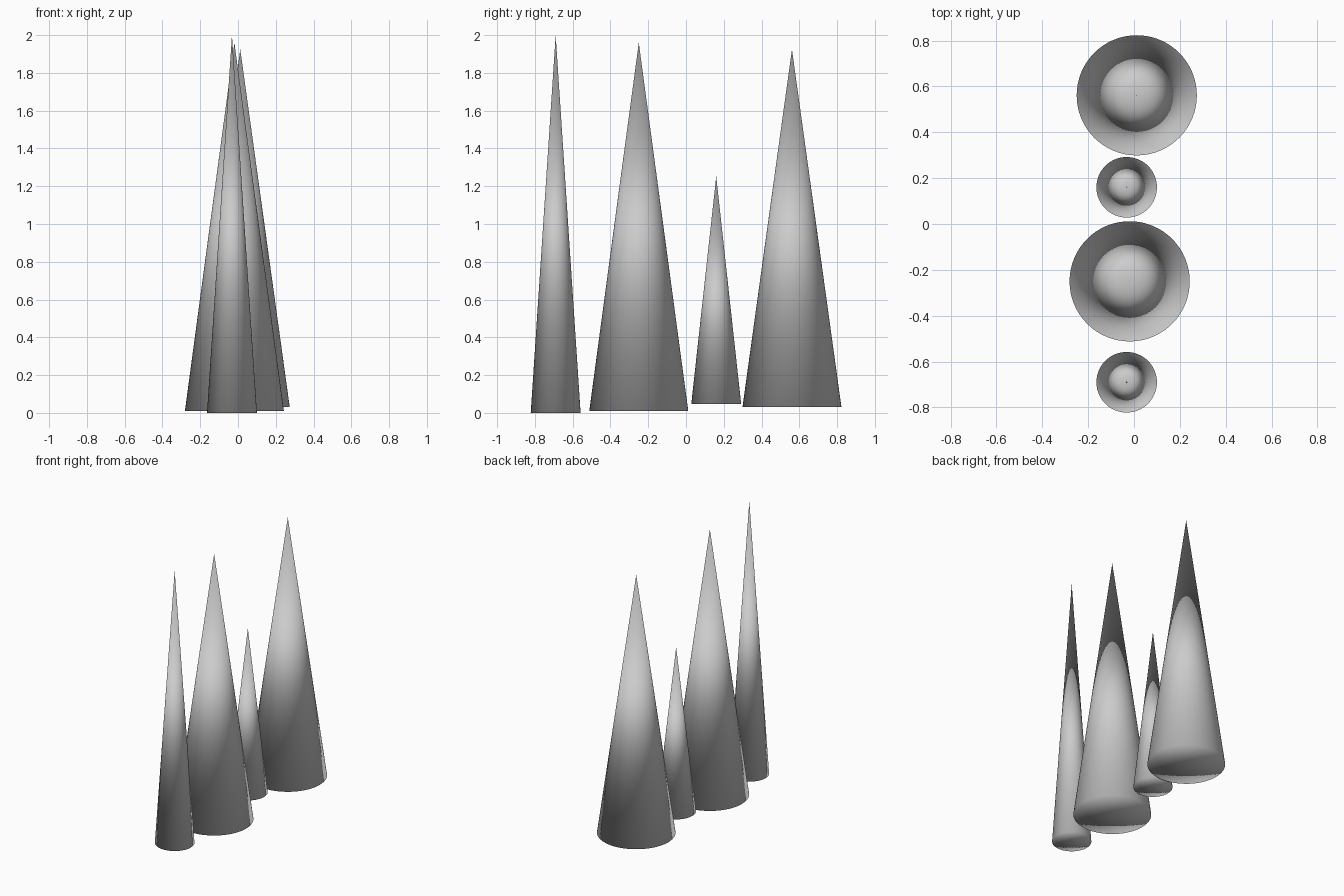
import bpy

if "Cube" in bpy.data.objects:
    bpy.data.objects.remove(bpy.data.objects["Cube"])

# name, x, y, base radius, base z, tip z
CONES = [
    ("narrow_tall_cone", -0.032, -0.69, 0.132, 0.00, 2.00),
    ("wide_front_cone", -0.019, -0.25, 0.262, 0.01, 1.96),
    ("narrow_short_cone", -0.032, 0.16, 0.132, 0.047, 1.252),
    ("wide_back_cone", 0.012, 0.561, 0.262, 0.03, 1.925),
]


def add_cone(name, x, y, radius, bottom, top):
    bpy.ops.mesh.primitive_cone_add(
        vertices=64, radius1=radius, radius2=0, depth=top - bottom,
        end_fill_type='TRIFAN', location=(x, y, (bottom + top) / 2))
    obj = bpy.context.object
    obj.name = name
    # Smooth throughout, including over the base rim
    bpy.ops.object.shade_smooth()
    return obj


# Row of four free-standing spikes
for cone in CONES:
    add_cone(*cone)
